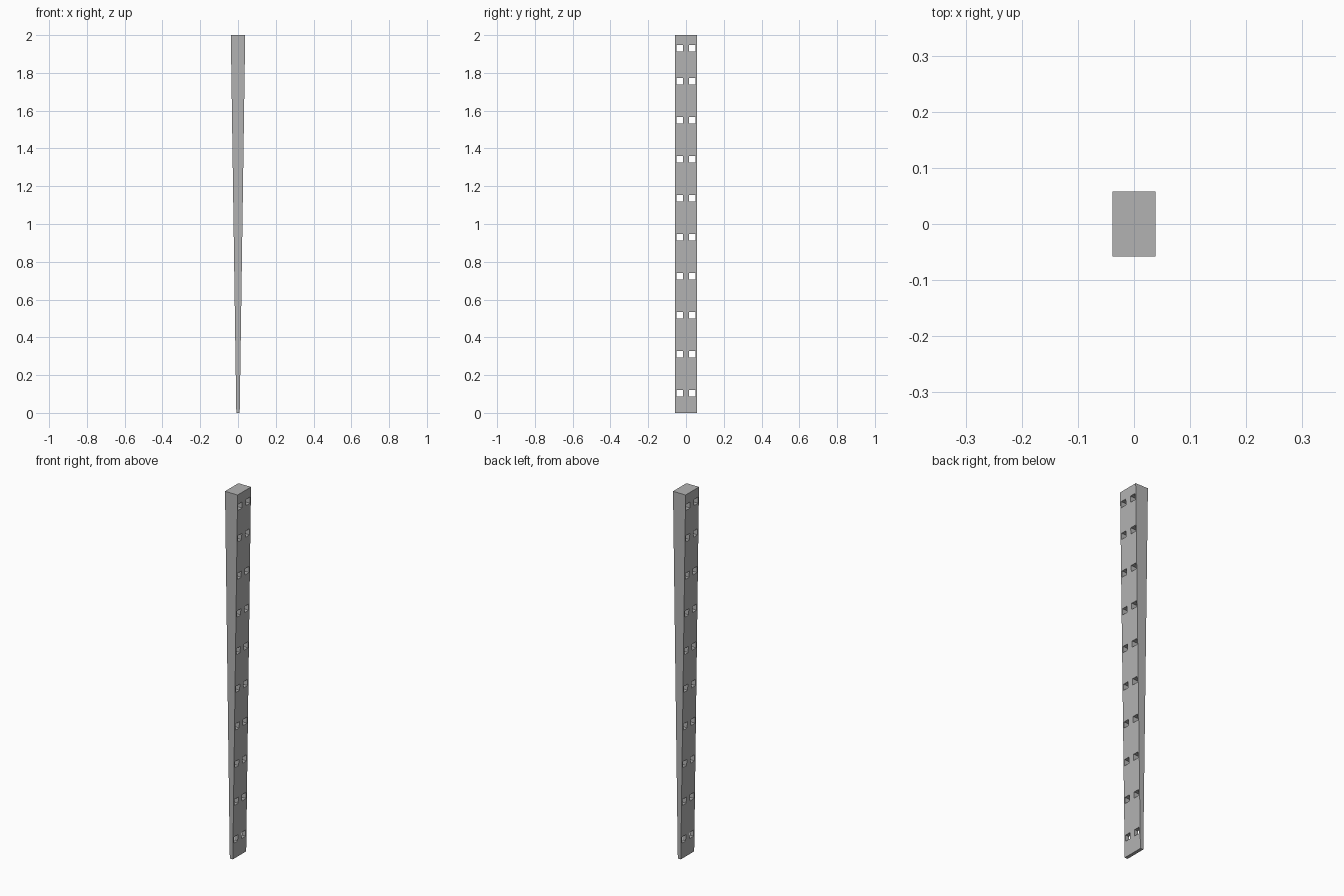
import bpy
import bmesh

cube = bpy.data.objects.get("Cube")
if cube:
    bpy.data.objects.remove(cube, do_unlink=True)

HEIGHT, HALF_DEPTH = 2.0, 0.058
BOTTOM_HALF, TOP_HALF = 0.009, 0.038
HOLE_Y, HOLE_HALF = 0.034, 0.017

# Nine evenly spaced rows of holes, the top row sits a little closer
rows = [0.103 + 0.2067 * i for i in range(9)] + [1.93]
z_lines = [0.0] + [z + s * HOLE_HALF for z in rows for s in (-1, 1)] + [HEIGHT]
y_lines = [-HALF_DEPTH] + [y + s * HOLE_HALF for y in (-HOLE_Y, HOLE_Y)
                           for s in (-1, 1)] + [HALF_DEPTH]


def half_width(z):
    return BOTTOM_HALF + (TOP_HALF - BOTTOM_HALF) * z / HEIGHT


# Tapered post: two perforated faces joined by walls along every open edge
bm = bmesh.new()
grids = {}
for side in (-1, 1):
    grids[side] = [[bm.verts.new((side * half_width(z), y, z)) for y in y_lines]
                   for z in z_lines]

for side, grid in grids.items():
    for r in range(len(z_lines) - 1):
        for c in range(len(y_lines) - 1):
            if r % 2 and c % 2:      # square hole
                continue
            bm.faces.new((grid[r][c], grid[r][c + 1],
                          grid[r + 1][c + 1], grid[r + 1][c]))

# Outer walls and hole linings
partner = {}
for left_row, right_row in zip(grids[-1], grids[1]):
    partner.update(zip(left_row, right_row))
for edge in [e for e in bm.edges if e.is_boundary and e.verts[0] in partner]:
    a, b = edge.verts
    bm.faces.new((a, b, partner[b], partner[a]))
bmesh.ops.recalc_face_normals(bm, faces=bm.faces)

mesh = bpy.data.meshes.new("perforated_post")
bm.to_mesh(mesh)
bm.free()
post = bpy.data.objects.new("perforated_post", mesh)
bpy.context.collection.objects.link(post)

# Plain grey finish
grey = bpy.data.materials.new("plain_grey")
grey.use_nodes = True
colour = (0.45, 0.45, 0.45, 1.0)
grey.diffuse_color = colour
grey.node_tree.nodes["Principled BSDF"].inputs["Base Color"].default_value = colour
mesh.materials.append(grey)
